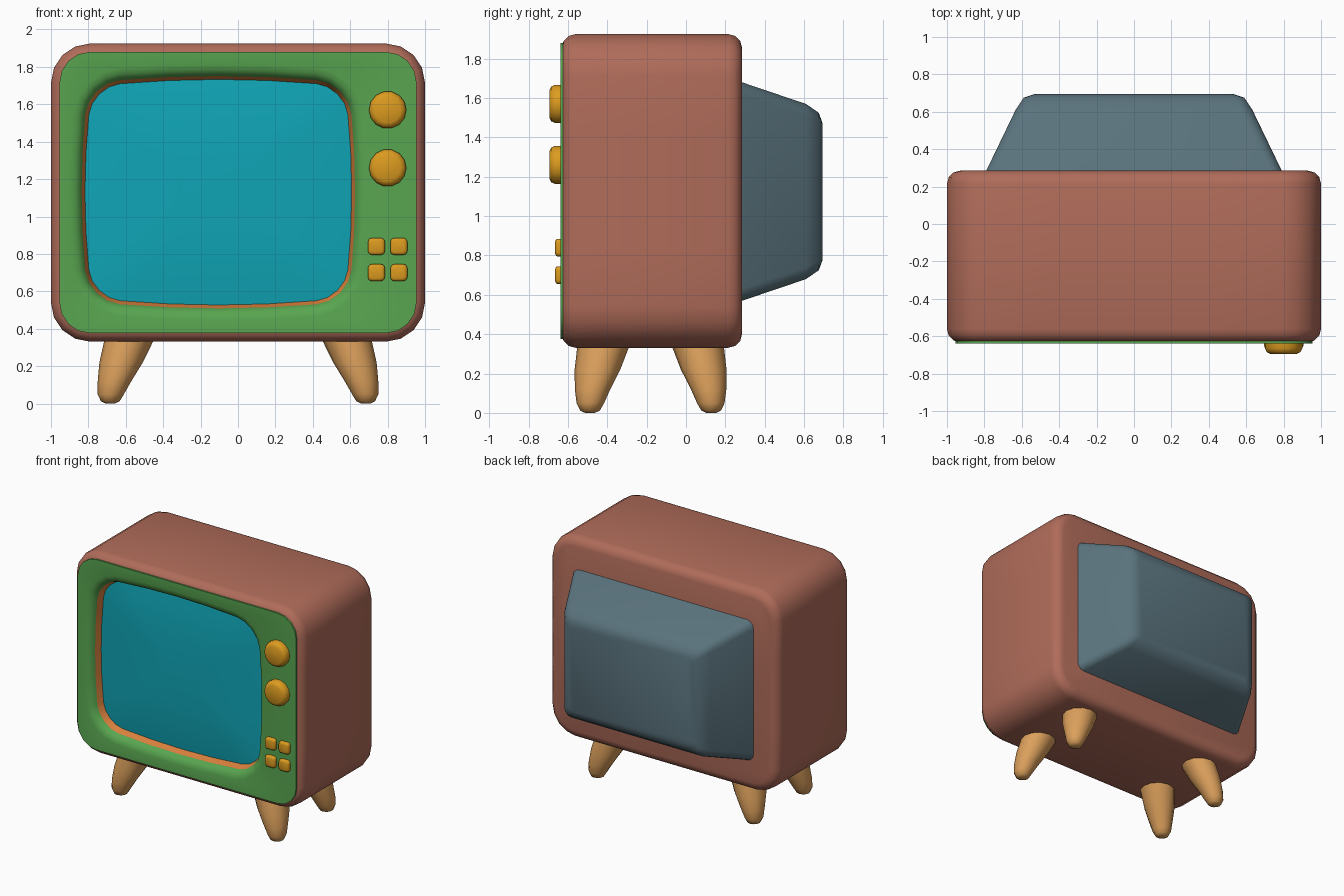
import bpy, bmesh, math

if "Cube" in bpy.data.objects:
    bpy.data.objects.remove(bpy.data.objects["Cube"])


def material(name, rgb):
    m = bpy.data.materials.new(name)
    m.diffuse_color = (*rgb, 1)
    m.use_nodes = True
    m.node_tree.nodes["Principled BSDF"].inputs["Base Color"].default_value = m.diffuse_color
    return m


BROWN = material("cabinet brown", (0.434, 0.150, 0.102))
GREEN = material("panel green", (0.098, 0.376, 0.080))
TEAL = material("screen teal", (0.005, 0.376, 0.468))
SLATE = material("housing slate", (0.102, 0.171, 0.205))
GOLD = material("control gold", (0.716, 0.328, 0.014))
WOOD = material("leg tan", (0.716, 0.352, 0.107))
RIM = material("rim orange", (0.716, 0.223, 0.048))


def rounded(cx, cz, hx, hz, r, y, bulge=0.0, k=4, m=3):
    """Rounded rectangle in the xz plane with optionally bowed sides."""
    corners = [(1, -1, -90), (1, 1, 0), (-1, 1, 90), (-1, -1, 180)]
    arcs = []
    for sx, sz, a0 in corners:
        arcs.append([(sx * (hx - r) + r * math.cos(math.radians(a0 + 90 * i / k)),
                      sz * (hz - r) + r * math.sin(math.radians(a0 + 90 * i / k)))
                     for i in range(k + 1)])
    pts = []
    for n, arc in enumerate(arcs):
        p, q = arc[-1], arcs[(n + 1) % 4][0]
        pts += arc
        pts += [(p[0] + (q[0] - p[0]) * t / (m + 1), p[1] + (q[1] - p[1]) * t / (m + 1))
                for t in range(1, m + 1)]
    return [(cx + x + bulge * (1 - (z / hz) ** 2) * x / hx, y,
             cz + z + bulge * (1 - (x / hx) ** 2) * z / hz) for x, z in pts]


def skin(name, loops, mat, start=True, end=True, angle=42):
    """Joins equal loops into a surface, with optional end caps."""
    bm = bmesh.new()
    rings = [[bm.verts.new(p) for p in loop] for loop in loops]
    n = len(rings[0])
    for a, b in zip(rings, rings[1:]):
        for i in range(n):
            j = (i + 1) % n
            bm.faces.new((a[i], a[j], b[j], b[i]))
    if start:
        bm.faces.new(rings[0][::-1])
    if end:
        bm.faces.new(rings[-1])
    me = bpy.data.meshes.new(name)
    bm.to_mesh(me)
    bm.free()
    me.materials.append(mat)
    me.shade_smooth()
    me.set_sharp_from_angle(angle=math.radians(angle))
    ob = bpy.data.objects.new(name, me)
    bpy.context.collection.objects.link(ob)
    return ob


# Cabinet: rounded box with softened front and back edges, open behind the panel
CZ, HX, HZ, R, B = 1.128, 1.0, 0.797, 0.21, 0.07


def cabinet_loop(inset, y):
    return rounded(0, CZ, HX - inset, HZ - inset, R - inset, y)


arc = [(B * (1 - math.cos(math.radians(a))), B * (1 - math.sin(math.radians(a))))
       for a in (0, 30, 60, 90)]
back = [cabinet_loop(i, 0.285 - d) for i, d in reversed(arc)]
front = [cabinet_loop(i, -0.632 + d) for i, d in arc]
skin("cabinet", back + front, BROWN, end=False)


# Front panel with a dished opening for the screen
def hole(grow, y, scale=1.0):
    return rounded(-0.105, 1.13, (0.675 + grow) * scale, (0.565 + grow) * scale,
                   (0.15 + grow) * scale, y, 0.038 * scale)


skin("front_panel", [cabinet_loop(0.045, -0.60), cabinet_loop(0.045, -0.638),
                     hole(0.08, -0.638), hole(0.05, -0.63),
                     hole(0.028, -0.612), hole(0.018, -0.59)],
     GREEN, start=False, end=False)

# Screen rim and gently domed screen
skin("screen_rim", [hole(0.018, -0.59), hole(0, -0.54)], RIM, start=False, end=False)
skin("screen", [hole(0, -0.54), hole(0, -0.555, 0.8), hole(0, -0.566, 0.55),
                hole(0, -0.572, 0.28)], TEAL, start=False)

# Tapered tube housing at the back
skin("rear_housing", [rounded(0, 1.125, hx, hz, r, y, k=3, m=0) for y, hx, hz, r in [
    (0.695, 0.53, 0.345, 0.04), (0.675, 0.59, 0.40, 0.05), (0.61, 0.633, 0.445, 0.06),
    (0.285, 0.79, 0.555, 0.06), (0.20, 0.831, 0.584, 0.06)]], SLATE)


# Two round knobs
def circle_xz(cx, cz, r, y, n=14):
    return [(cx + r * math.cos(2 * math.pi * i / n), y, cz + r * math.sin(2 * math.pi * i / n))
            for i in range(n)]


for name, z in (("upper_knob", 1.57), ("lower_knob", 1.26)):
    skin(name, [circle_xz(0.8, z, r, y) for y, r in
                [(-0.625, 0.1), (-0.665, 0.1), (-0.685, 0.09), (-0.695, 0.07)]], GOLD, angle=50)

# Four push buttons
for n, (x, z) in enumerate([(0.74, 0.84), (0.86, 0.84), (0.74, 0.70), (0.86, 0.70)]):
    skin(f"button_{n + 1}", [rounded(x, z, h, h, 0.02, y, k=3, m=0) for y, h in
                             [(-0.625, 0.045), (-0.652, 0.045), (-0.661, 0.041),
                              (-0.665, 0.031)]], GOLD, angle=50)

# Four splayed, tapered legs: (height, x, y offset from leg centre line, radius)
LEG = [(0.0, 0.683, 0.308, 0.025), (0.012, 0.683, 0.308, 0.05), (0.05, 0.68, 0.306, 0.07),
       (0.12, 0.66, 0.295, 0.09), (0.22, 0.625, 0.27, 0.116), (0.36, 0.575, 0.235, 0.135)]
for sx, side in ((-1, "left"), (1, "right")):
    for sy, end in ((-1, "front"), (1, "back")):
        skin(f"{end}_{side}_leg",
             [[(sx * x + r * math.cos(2 * math.pi * i / 12),
                -0.18 + sy * y + r * math.sin(2 * math.pi * i / 12), z) for i in range(12)]
              for z, x, y, r in LEG], WOOD, angle=60)
